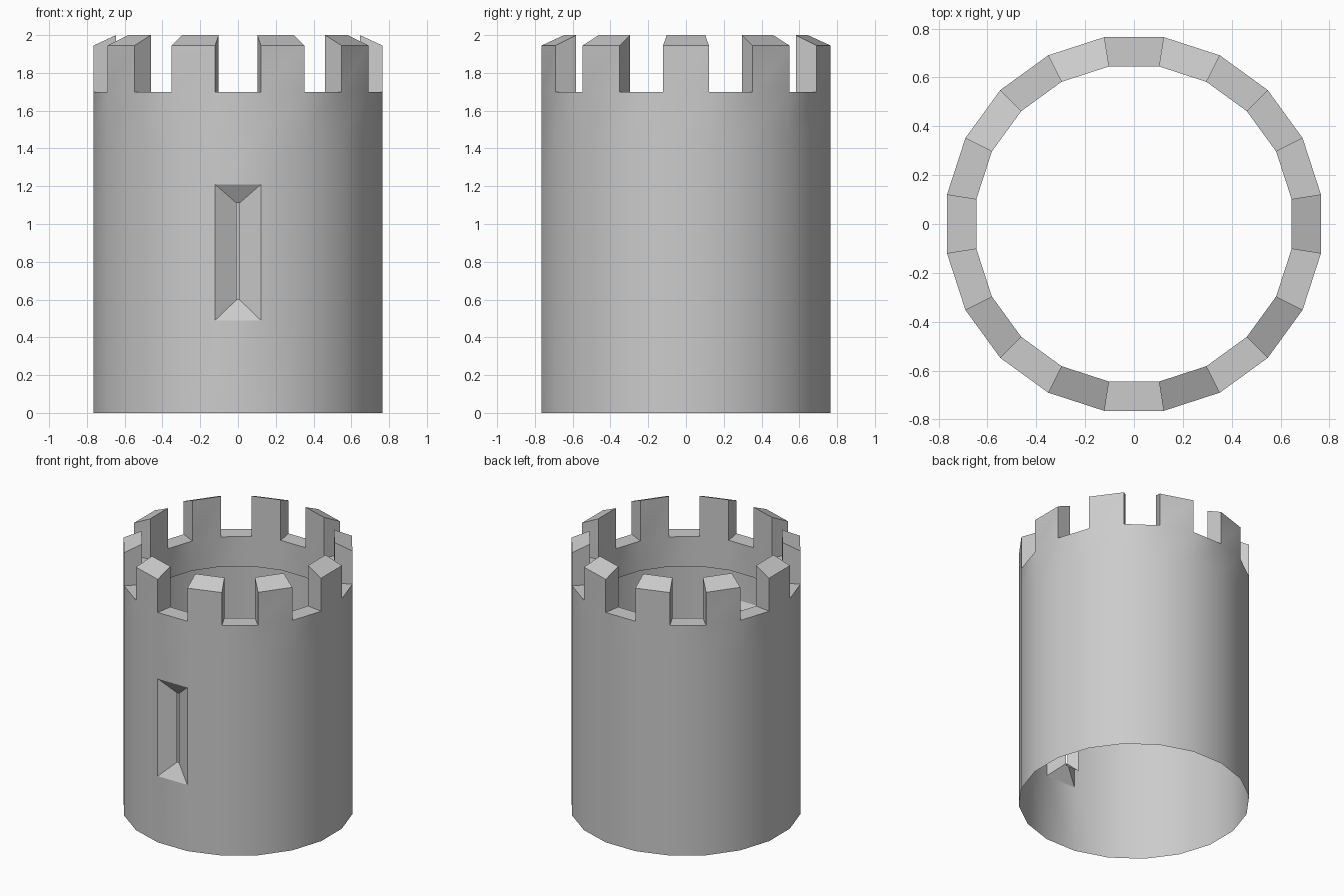
import bpy, bmesh
from math import cos, sin, radians, pi

old = bpy.data.objects.get("Cube")
if old:
    bpy.data.objects.remove(old, do_unlink=True)

SIDES = 20
R_OUT, R_IN = 0.7745, 0.653
LEDGE, WALL_TOP = 1.48, 1.70              # lip underside and gap floor heights
MERLON_OUT, MERLON_IN = 1.945, 2.0        # merlon tops slope down outward
SLIT_LOW, SLIT_HIGH = 0.49, 1.21
FRONT = 15                                # index of the side facing -y

stone = bpy.data.materials.new("grey_stone")
stone.use_nodes = True
colour = (0.6, 0.6, 0.6, 1)
stone.diffuse_color = colour
stone.node_tree.nodes["Principled BSDF"].inputs["Base Color"].default_value = colour


def finish(bm, name):
    bmesh.ops.remove_doubles(bm, verts=bm.verts, dist=1e-5)
    mesh = bpy.data.meshes.new(name)
    bm.to_mesh(mesh)
    bm.free()
    mesh.materials.append(stone)
    obj = bpy.data.objects.new(name, mesh)
    bpy.context.collection.objects.link(obj)
    bpy.ops.object.select_all(action='DESELECT')
    obj.select_set(True)
    bpy.context.view_layer.objects.active = obj
    bpy.ops.object.shade_smooth_by_angle(angle=radians(25))
    return obj


def face(bm, *points):
    bm.faces.new([bm.verts.new(p) for p in points])


def corner(radius, index, z):
    a = 2 * pi * (index - 0.5) / SIDES
    return (radius * cos(a), radius * sin(a), z)


# Round wall with a thick crenellated lip
bm = bmesh.new()
levels = [0, SLIT_LOW, SLIT_HIGH, LEDGE, WALL_TOP]
for k in range(SIDES):
    def out(side, z):
        return corner(R_OUT, k + side, z)

    def inn(side, z):
        return corner(R_IN, k + side, z)

    for low, high in zip(levels, levels[1:]):
        if k == FRONT and low == SLIT_LOW:
            continue
        face(bm, out(0, low), out(1, low), out(1, high), out(0, high))
    # lip inside and underside
    face(bm, inn(1, LEDGE), inn(0, LEDGE), inn(0, WALL_TOP), inn(1, WALL_TOP))
    face(bm, out(1, LEDGE), out(0, LEDGE), inn(0, LEDGE), inn(1, LEDGE))
    if k % 2:
        # gap floor
        face(bm, out(0, WALL_TOP), out(1, WALL_TOP), inn(1, WALL_TOP), inn(0, WALL_TOP))
    else:
        # merlon
        face(bm, out(0, WALL_TOP), out(1, WALL_TOP), out(1, MERLON_OUT), out(0, MERLON_OUT))
        face(bm, inn(1, WALL_TOP), inn(0, WALL_TOP), inn(0, MERLON_IN), inn(1, MERLON_IN))
        face(bm, out(0, MERLON_OUT), out(1, MERLON_OUT), inn(1, MERLON_IN), inn(0, MERLON_IN))
        face(bm, inn(0, WALL_TOP), out(0, WALL_TOP), out(0, MERLON_OUT), inn(0, MERLON_IN))
        face(bm, out(1, WALL_TOP), inn(1, WALL_TOP), inn(1, MERLON_IN), out(1, MERLON_OUT))
finish(bm, "tower_wall")

# Arrow slit: tapers to a narrow waist, then flares a little inside
half = R_OUT * sin(pi / SIDES)
front_y = -R_OUT * cos(pi / SIDES)
rings = [(half, front_y, SLIT_LOW, SLIT_HIGH),
         (0.007, -0.70, 0.60, 1.11),
         (0.055, -0.645, 0.54, 1.17)]


def ring_points(w, y, low, high):
    return [(-w, y, low), (w, y, low), (w, y, high), (-w, y, high)]


bm = bmesh.new()
for a, b in zip(rings, rings[1:]):
    p, q = ring_points(*a), ring_points(*b)
    for i in range(4):
        j = (i + 1) % 4
        face(bm, p[i], p[j], q[j], q[i])
finish(bm, "arrow_slit")
